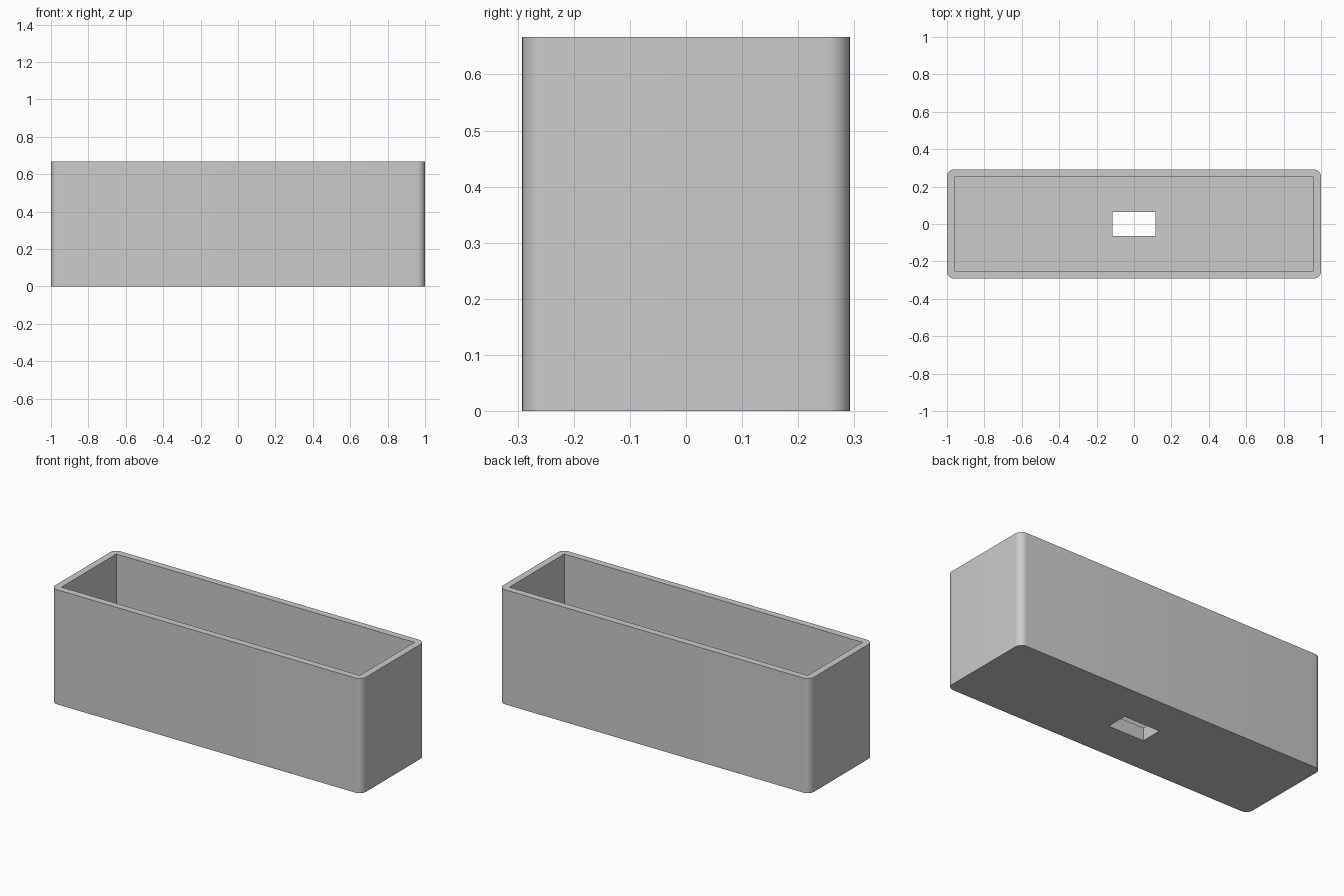
import bpy
import bmesh
from math import radians

cube = bpy.data.objects.get("Cube")
if cube:
    bpy.data.objects.remove(cube, do_unlink=True)

LENGTH, DEPTH, HEIGHT = 2.0, 0.584, 0.667
WALL, FLOOR, RADIUS = 0.04, 0.075, 0.04

grey = bpy.data.materials.new("plain grey")
grey.use_nodes = True
colour = (0.6, 0.6, 0.6, 1)
grey.diffuse_color = colour
grey.node_tree.nodes["Principled BSDF"].inputs["Base Color"].default_value = colour


def block(name, sx, sy, z0, z1, radius=0):
    """Upright box from z0 to z1, with optional rounded vertical edges."""
    bm = bmesh.new()
    bmesh.ops.create_cube(bm, size=1)
    for v in bm.verts:
        v.co.x *= sx
        v.co.y *= sy
        v.co.z = z1 if v.co.z > 0 else z0
    if radius:
        upright = [e for e in bm.edges
                   if abs(e.verts[0].co.z - e.verts[1].co.z) > 0.01]
        bmesh.ops.bevel(bm, geom=upright, offset=radius, segments=8,
                        profile=0.5, affect='EDGES')
    mesh = bpy.data.meshes.new(name)
    bm.to_mesh(mesh)
    bm.free()
    mesh.materials.append(grey)
    obj = bpy.data.objects.new(name, mesh)
    bpy.context.scene.collection.objects.link(obj)
    return obj


# Open trough with rounded outer corners
trough = block("planter_box", LENGTH, DEPTH, 0, HEIGHT, RADIUS)

# Square-cornered cavity and the drain slot through the floor
cutters = [
    block("cavity_cutter", LENGTH - 2 * WALL, DEPTH - 2 * WALL, FLOOR, HEIGHT + 0.2),
    block("drain_slot_cutter", 0.23, 0.126, -0.2, FLOOR + 0.2),
]
bpy.context.view_layer.objects.active = trough
trough.select_set(True)
for cutter in cutters:
    cutter.hide_render = True
    mod = trough.modifiers.new(cutter.name, 'BOOLEAN')
    mod.operation = 'DIFFERENCE'
    mod.solver = 'EXACT'
    mod.object = cutter
    bpy.ops.object.modifier_apply(modifier=mod.name)
    bpy.data.objects.remove(cutter, do_unlink=True)

# Smooth corners, crisp rims
bpy.ops.object.shade_smooth_by_angle(angle=radians(30))
